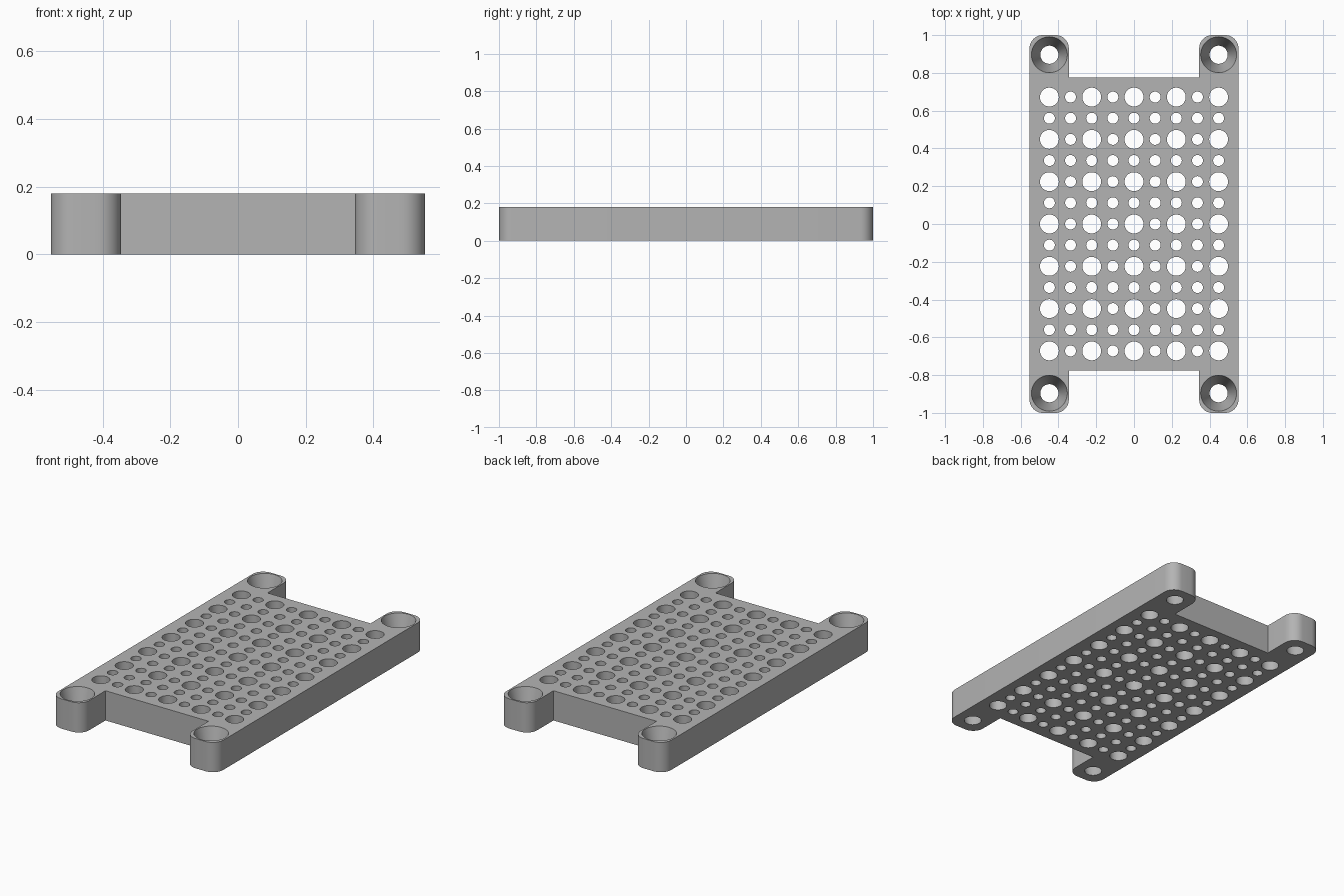
import bpy, bmesh
from math import sin, cos, pi, radians
from mathutils import Matrix

old = bpy.data.objects.get("Cube")
if old:
    bpy.data.objects.remove(old, do_unlink=True)

HALF_W, HALF_L, HEIGHT = 0.553, 1.0, 0.18
NOTCH_X, NOTCH_Y = 0.345, 0.775
CORNER, PITCH = 0.07, 0.112

grey = bpy.data.materials.new("plain grey")
grey.use_nodes = True
colour = (0.455, 0.455, 0.455, 1)
grey.diffuse_color = colour
grey.node_tree.nodes["Principled BSDF"].inputs["Base Color"].default_value = colour


def make_object(name, bm):
    mesh = bpy.data.meshes.new(name)
    bmesh.ops.recalc_face_normals(bm, faces=bm.faces)
    bm.to_mesh(mesh)
    bm.free()
    obj = bpy.data.objects.new(name, mesh)
    mesh.materials.append(grey)
    bpy.context.collection.objects.link(obj)
    return obj


def arc(cx, cy, start, end, steps=10):
    angles = [start + (end - start) * i / steps for i in range(steps + 1)]
    return [(cx + CORNER * cos(a), cy + CORNER * sin(a)) for a in angles]


# Plate outline: one rounded mounting tab, mirrored to all four corners
tab = [(NOTCH_X, NOTCH_Y)]
tab += arc(NOTCH_X + CORNER, HALF_L - CORNER, pi, pi / 2)
tab += arc(HALF_W - CORNER, HALF_L - CORNER, pi / 2, 0)
right_side = tab + [(x, -y) for x, y in reversed(tab)]
outline = right_side + [(-x, y) for x, y in reversed(right_side)]

bm = bmesh.new()
base = bm.faces.new([bm.verts.new((x, y, 0)) for x, y in outline])
top = bmesh.ops.extrude_face_region(bm, geom=[base])
bmesh.ops.translate(bm, vec=(0, 0, HEIGHT),
                    verts=[v for v in top["geom"] if isinstance(v, bmesh.types.BMVert)])
plate = make_object("perforated_plate", bm)

# Hole cutters: alternating wide and narrow holes, tapered screw holes at the tabs
bm = bmesh.new()


def add_hole(x, y, low, high, sides, margin=0.02):
    slope = (high - low) / HEIGHT * margin
    bmesh.ops.create_cone(bm, cap_ends=True, segments=sides,
                          radius1=low - slope, radius2=high + slope,
                          depth=HEIGHT + 2 * margin,
                          matrix=Matrix.Translation((x, y, HEIGHT / 2)))


for i in range(-4, 5):
    for j in range(-6, 7):
        wide = i % 2 == 0 and j % 2 == 0
        r = 0.05 if wide else 0.029
        add_hole(i * PITCH, j * PITCH, r, r, 32)
for sx in (-1, 1):
    for sy in (-1, 1):
        add_hole(sx * 4 * PITCH, sy * 8 * PITCH, 0.048, 0.095, 48)
cutter = make_object("hole_cutter", bm)
cutter.hide_render = True

# Cut the holes
cut = plate.modifiers.new("holes", "BOOLEAN")
cut.operation = "DIFFERENCE"
cut.solver = "EXACT"
cut.object = cutter
bpy.ops.object.select_all(action="DESELECT")
plate.select_set(True)
bpy.context.view_layer.objects.active = plate
bpy.ops.object.modifier_apply(modifier=cut.name)
bpy.data.objects.remove(cutter, do_unlink=True)
bpy.ops.object.shade_smooth_by_angle(angle=radians(30))
